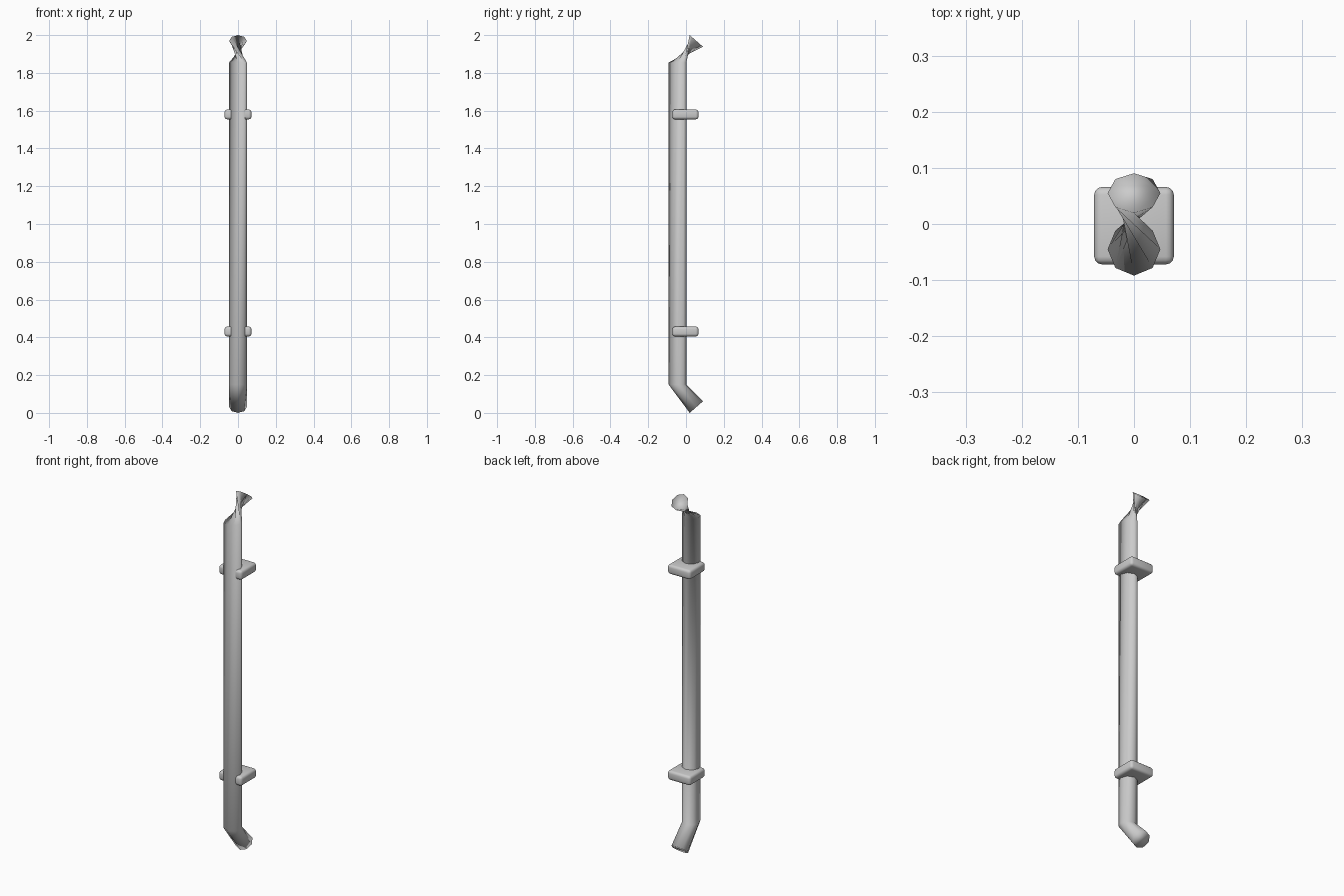
import bpy, bmesh, math

if "Cube" in bpy.data.objects:
    bpy.data.objects.remove(bpy.data.objects["Cube"])

grey = bpy.data.materials.new("pale grey")
grey.diffuse_color = (0.6, 0.6, 0.6, 1)
grey.use_nodes = True
grey.node_tree.nodes["Principled BSDF"].inputs["Base Color"].default_value = grey.diffuse_color

SIDES, R = 8, 0.047


def add_object(name, bm):
    bmesh.ops.recalc_face_normals(bm, faces=bm.faces)
    me = bpy.data.meshes.new(name)
    bm.to_mesh(me)
    bm.free()
    me.materials.append(grey)
    for p in me.polygons:
        p.use_smooth = True
    ob = bpy.data.objects.new(name, me)
    bpy.context.collection.objects.link(ob)
    return ob


def ring(bm, y, z, tilt=0.0, twist=0.0):
    """Octagon around (0, y, z), tilted about x and turned about its own axis."""
    verts = []
    for i in range(SIDES):
        a = 2 * math.pi * i / SIDES + twist
        u = R * math.sin(a)
        verts.append(bm.verts.new((R * math.cos(a), y + u * math.cos(tilt), z + u * math.sin(tilt))))
    return verts


# bent handle bar, with the twisted, pinched upper end
bm = bmesh.new()
tilt = math.radians(41)
rings = [
    ring(bm, 0.055, 0.031, tilt),
    ring(bm, -0.045, 0.15),
    ring(bm, -0.045, 1.855),
    ring(bm, 0.055, 1.969, -tilt, math.radians(-135)),
]
for lo, hi in zip(rings, rings[1:]):
    for i in range(SIDES):
        j = (i + 1) % SIDES
        bm.faces.new((lo[i], lo[j], hi[j], hi[i]))
bm.faces.new(rings[0][::-1])
bm.faces.new(rings[-1])
add_object("handle_bar", bm)

# two rounded mounting blocks
for name, z in (("lower_bracket", 0.431), ("upper_bracket", 1.58)):
    bm = bmesh.new()
    bmesh.ops.create_cube(bm, size=1)
    for v in bm.verts:
        v.co = (v.co.x * 0.142, v.co.y * 0.138 - 0.003, v.co.z * 0.052 + z)
    bmesh.ops.bevel(bm, geom=bm.edges[:], offset=0.014, segments=3, profile=0.5, affect='EDGES')
    add_object(name, bm)
